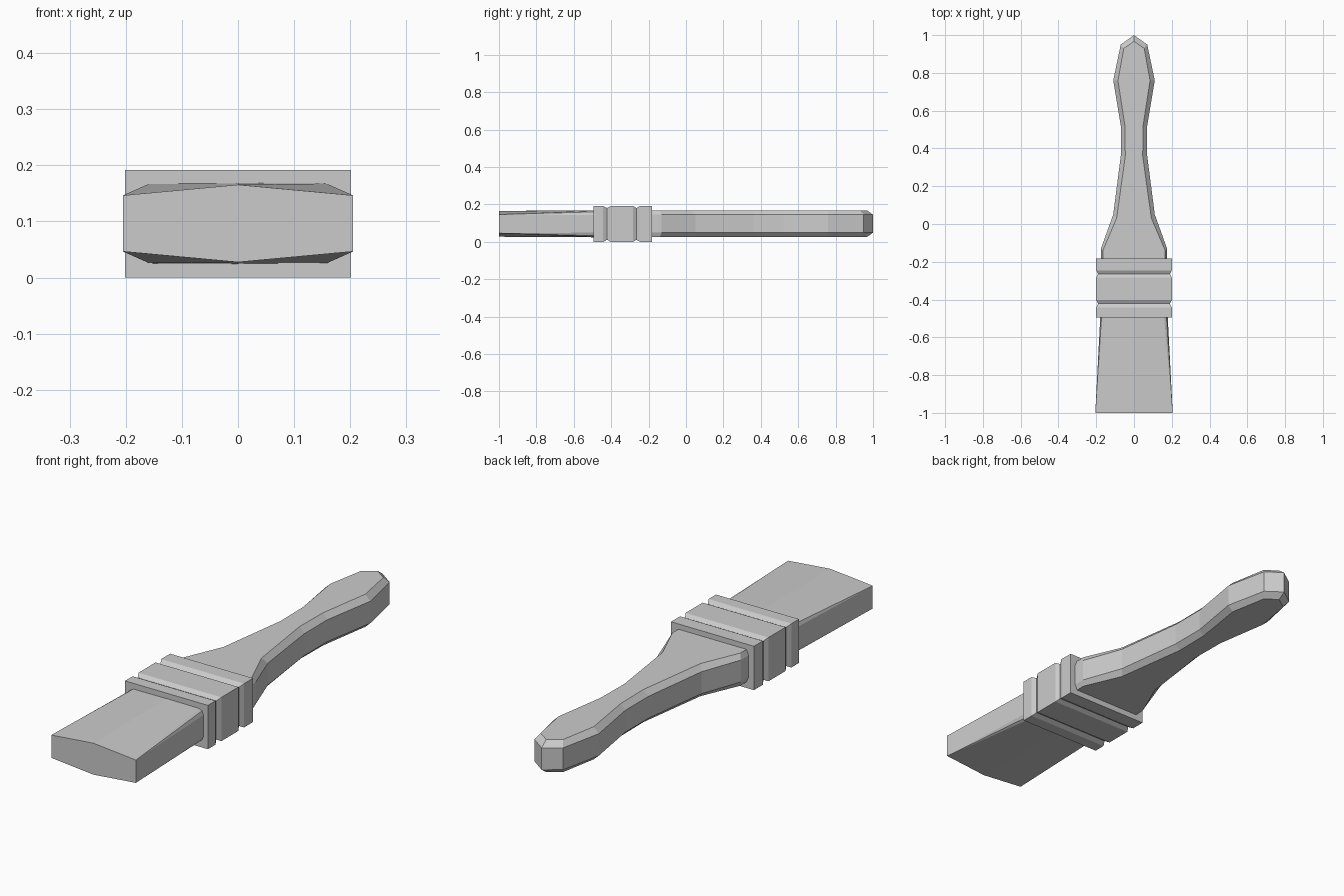
import bpy, bmesh
from mathutils import Vector

if "Cube" in bpy.data.objects:
    bpy.data.objects.remove(bpy.data.objects["Cube"])

MID = 0.0965  # height of the brush's centre plane


def loft(name, rings):
    """Skin a list of equal-length point rings and cap both ends."""
    bm = bmesh.new()
    vs = [[bm.verts.new(Vector(p)) for p in ring] for ring in rings]
    n = len(vs[0])
    for a, b in zip(vs, vs[1:]):
        for i in range(n):
            j = (i + 1) % n
            bm.faces.new((a[i], a[j], b[j], b[i]))
    bm.faces.new(vs[0])
    bm.faces.new(vs[-1])
    bmesh.ops.remove_doubles(bm, verts=bm.verts, dist=1e-5)
    bmesh.ops.recalc_face_normals(bm, faces=bm.faces)
    me = bpy.data.meshes.new(name)
    bm.to_mesh(me)
    bm.free()
    ob = bpy.data.objects.new(name, me)
    bpy.context.collection.objects.link(ob)
    return ob


def mirror_outline(half, tip_y, z):
    """Half outline (x, y) from base to tip, mirrored across x = 0."""
    right = [(x, y, z) for x, y in half]
    left = [(-x, y, z) for x, y in reversed(half)]
    return right + [(0, tip_y, z)] + left


# Handle: bevelled waisted outline, flat top and bottom
outer = [(0.175, -0.20), (0.175, -0.13), (0.11, 0.05), (0.07, 0.36),
         (0.07, 0.52), (0.11, 0.76), (0.07, 0.95)]
inner = [(0.165, -0.20), (0.165, -0.14), (0.092, 0.03), (0.046, 0.36),
         (0.048, 0.52), (0.085, 0.76), (0.054, 0.93)]
loft("handle", [mirror_outline(inner, 0.967, 0.026),
                mirror_outline(outer, 1.0, 0.049),
                mirror_outline(outer, 1.0, 0.145),
                mirror_outline(inner, 0.967, 0.169)])

# Ferrule: box band with two V grooves, as (y, inset)
bands = [(-0.495, 0), (-0.443, 0), (-0.422, 0.011), (-0.402, 0),
         (-0.284, 0), (-0.265, 0.011), (-0.245, 0), (-0.183, 0)]


def box_ring(y, inset):
    x, z0, z1 = 0.201 - inset, inset, 0.192 - inset
    return [(x, y, z0), (x, y, z1), (-x, y, z1), (-x, y, z0)]


loft("ferrule", [box_ring(y, d) for y, d in bands])


# Bristles: rounded block at the ferrule flaring to a six-sided end
def four_way(quarter, y):
    """Quarter section (x, dz) from side to middle, mirrored both ways."""
    top = quarter + [(-x, z) for x, z in reversed(quarter[:-1])]
    bottom = [(-x, -z) for x, z in quarter] + \
             [(x, -z) for x, z in reversed(quarter[:-1])]
    return [(x, y, MID + z) for x, z in top + bottom]


root = [(0.178, 0.047), (0.171, 0.064), (0.158, 0.071), (0, 0.072)]
end = [(0.205, 0.05)] * 3 + [(0, 0.069)]
loft("bristles", [four_way(root, -0.48), four_way(end, -1.0)])
